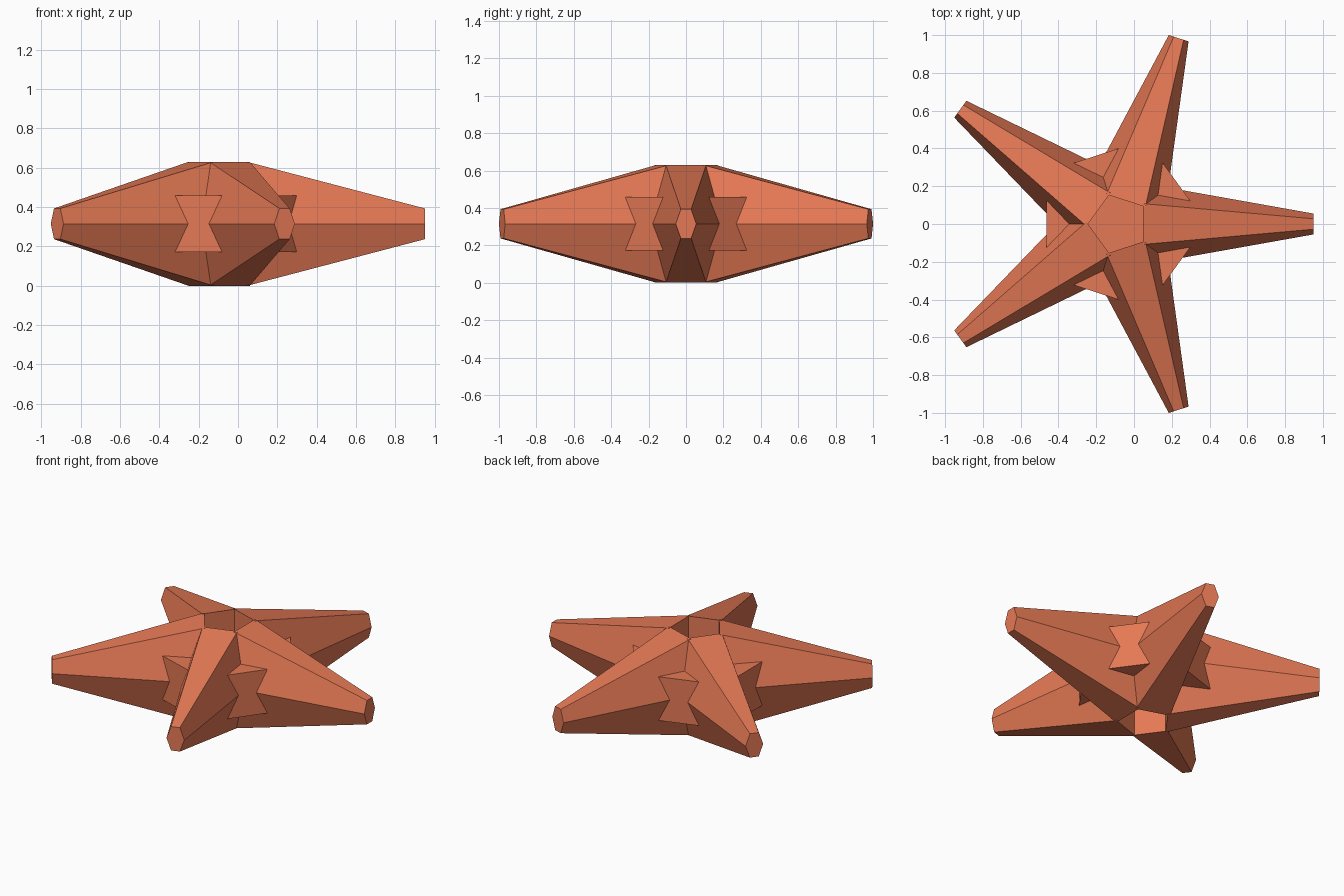
import bpy
import bmesh
from math import cos, sin, radians
from mathutils import Matrix

cube = bpy.data.objects.get("Cube")
if cube:
    bpy.data.objects.remove(cube, do_unlink=True)

CENTRE = Matrix.Translation((-0.083, 0, 0.315))
ARMS = 5

coral = bpy.data.materials.new("coral_orange")
coral.use_nodes = True
colour = (0.78, 0.19, 0.09, 1)
coral.diffuse_color = colour
coral.node_tree.nodes["Principled BSDF"].inputs["Base Color"].default_value = colour


def prism(name, ring_a, ring_b, turn=0):
    """Closed solid between two matching rings, turned about the star's axis."""
    bm = bmesh.new()
    a = [bm.verts.new(p) for p in ring_a]
    b = [bm.verts.new(p) for p in ring_b]
    bm.faces.new(a)
    bm.faces.new(b)
    for i in range(len(a)):
        j = (i + 1) % len(a)
        bm.faces.new((a[i], a[j], b[j], b[i]))
    bmesh.ops.recalc_face_normals(bm, faces=bm.faces)
    bm.transform(CENTRE @ Matrix.Rotation(radians(turn), 4, "Z"))
    mesh = bpy.data.meshes.new(name)
    bm.to_mesh(mesh)
    bm.free()
    mesh.materials.append(coral)
    obj = bpy.data.objects.new(name, mesh)
    bpy.context.collection.objects.link(obj)


def hexagon(x, half_width, half_height):
    """Six-sided arm section with flat top and bottom."""
    k = half_height / sin(radians(60))
    return [(x, half_width * cos(radians(a)), k * sin(radians(a)))
            for a in range(0, 360, 60)]


def pentagon(radius, z):
    return [(radius * cos(radians(a)), radius * sin(radians(a)), z)
            for a in range(0, 360, 72)]


# Tapered arms around an open middle
for n in range(ARMS):
    prism(f"arm_{n + 1}", hexagon(0.13, 0.216, 0.315),
          hexagon(1.034, 0.055, 0.078), n * 360 / ARMS)

# Pentagonal core showing between the arms
prism("core", pentagon(0.47, -0.143), pentagon(0.47, 0.143))
